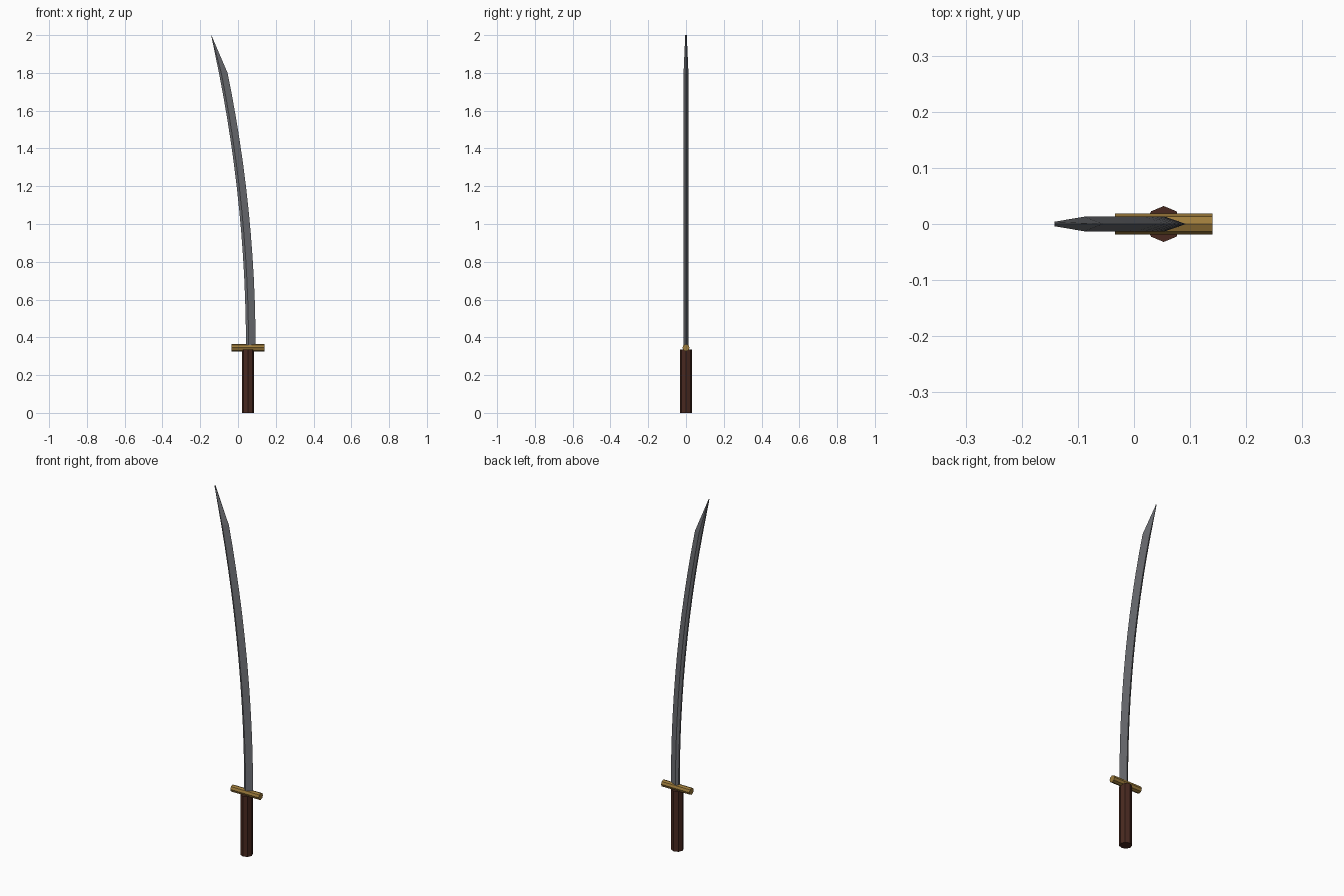
import bpy, bmesh, math
from mathutils import Matrix

old = bpy.data.objects.get("Cube")
if old:
    bpy.data.objects.remove(old, do_unlink=True)


def material(name, rgb):
    m = bpy.data.materials.new(name)
    m.use_nodes = True
    m.diffuse_color = (*rgb, 1)
    m.node_tree.nodes["Principled BSDF"].inputs["Base Color"].default_value = (*rgb, 1)
    return m


steel = material("steel", (0.15, 0.155, 0.17))
brass = material("brass", (0.34, 0.2, 0.045))
wood = material("dark wood", (0.065, 0.022, 0.014))


def finish(name, bm, mat):
    bmesh.ops.recalc_face_normals(bm, faces=bm.faces)
    mesh = bpy.data.meshes.new(name)
    bm.to_mesh(mesh)
    bm.free()
    mesh.materials.append(mat)
    ob = bpy.data.objects.new(name, mesh)
    bpy.context.collection.objects.link(ob)
    return ob


def rod(name, radius, length, matrix, mat):
    bm = bmesh.new()
    bmesh.ops.create_cone(bm, cap_ends=True, segments=8, radius1=radius,
                          radius2=radius, depth=length, matrix=matrix)
    return finish(name, bm, mat)


# Octagonal grip and crossguard
GRIP_X = 0.053
rod("grip", 0.032, 0.335, Matrix.Translation((GRIP_X, 0, 0.1675)), wood)
rod("crossguard", 0.019, 0.174,
    Matrix.Translation((GRIP_X, 0, 0.345)) @ Matrix.Rotation(math.pi / 2, 4, "Y"), brass)

# Curved blade: narrow spine, wide ridge, sharp edge, swept up to the point
BASE, SHOULDER, TIP, STEPS = 0.35, 1.8, 2.0, 12


def section(bm, z, spine, ridge, edge, spine_y, ridge_y, edge_z=None):
    pts = [(spine, -spine_y), (ridge, -ridge_y), (edge, 0),
           (ridge, ridge_y), (spine, spine_y)]
    return [bm.verts.new((x, y, z)) for x, y in pts]


bm = bmesh.new()
rings = []
for i in range(STEPS + 1):
    z = BASE + (SHOULDER - BASE) * i / STEPS
    rise = (z - BASE) ** 2
    spine, edge = 0.042 - 0.068 * rise, 0.093 - 0.0705 * rise
    ridge = spine + (edge - spine) * 0.27
    rings.append(section(bm, z, spine, ridge, edge, 0.005, 0.013))
rings.append(section(bm, TIP, -0.142, -0.1415, -0.141, 0.004, 0.004))
for a, b in zip(rings, rings[1:]):
    for k in range(5):
        n = (k + 1) % 5
        bm.faces.new((a[k], a[n], b[n], b[k]))
bm.faces.new(rings[0])
bm.faces.new(rings[-1])
finish("blade", bm, steel)
